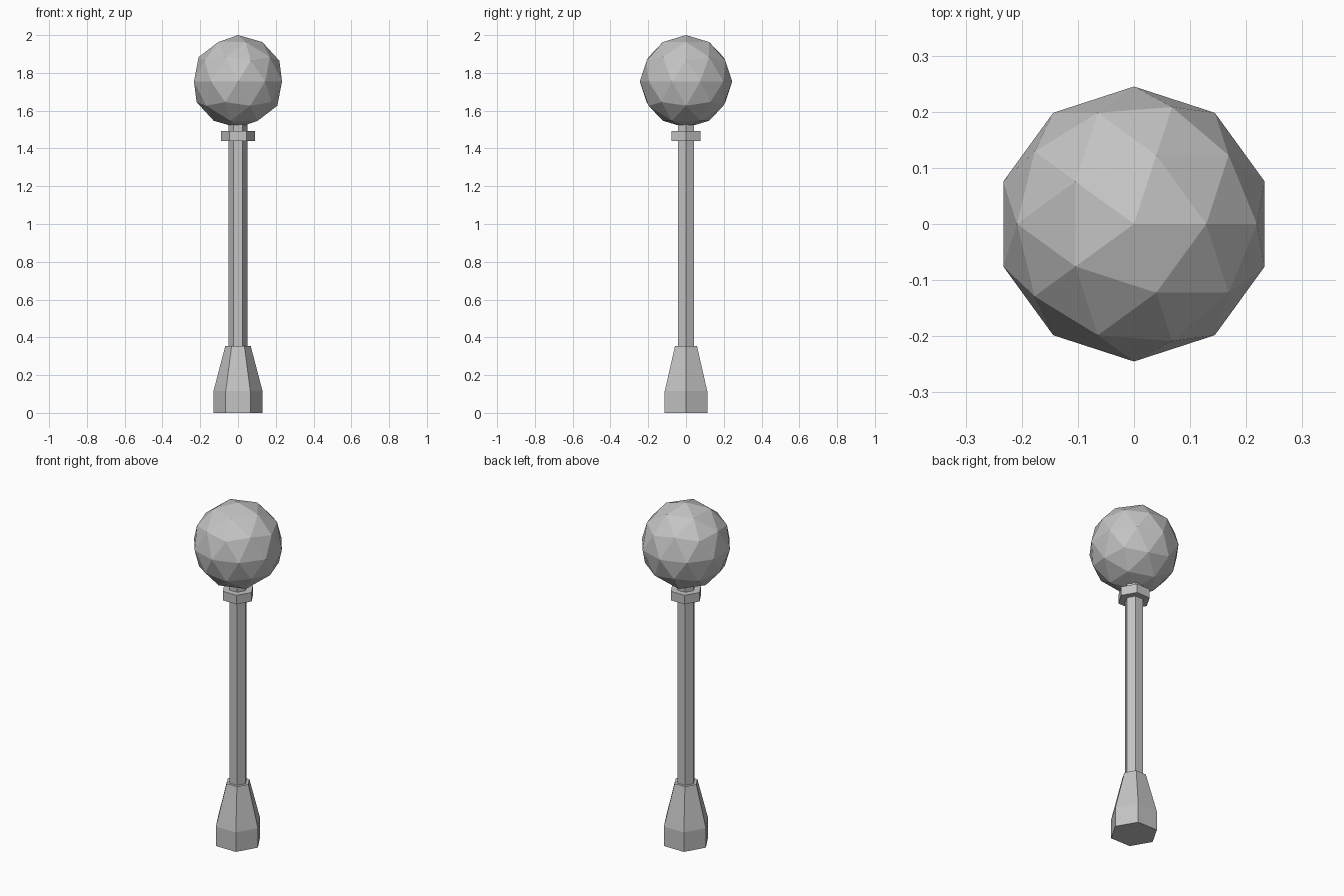
import bpy
import bmesh
import math

cube = bpy.data.objects.get("Cube")
if cube:
    bpy.data.objects.remove(cube, do_unlink=True)

grey = bpy.data.materials.new("plain_grey")
grey.use_nodes = True
colour = (0.55, 0.55, 0.55, 1)
grey.diffuse_color = colour
grey.node_tree.nodes["Principled BSDF"].inputs["Base Color"].default_value = colour


def finish(name, bm):
    """Turn a bmesh into a flat-shaded grey object."""
    bmesh.ops.recalc_face_normals(bm, faces=bm.faces)
    mesh = bpy.data.meshes.new(name)
    bm.to_mesh(mesh)
    bm.free()
    mesh.materials.append(grey)
    obj = bpy.data.objects.new(name, mesh)
    bpy.context.collection.objects.link(obj)
    return obj


def hex_part(name, profile):
    """Capped six-sided solid through (radius, height) rings, corners on x."""
    bm = bmesh.new()
    rings = []
    for r, z in profile:
        angles = [math.radians(60 * i) for i in range(6)]
        rings.append([bm.verts.new((r * math.cos(a), r * math.sin(a), z)) for a in angles])
    for low, high in zip(rings, rings[1:]):
        for i in range(6):
            j = (i + 1) % 6
            bm.faces.new((low[i], low[j], high[j], high[i]))
    bm.faces.new(rings[0])
    bm.faces.new(rings[-1])
    return finish(name, bm)


# Post: flared foot, slim pole and collar
hex_part("base", [(0.13, 0), (0.13, 0.115), (0.067, 0.355)])
hex_part("pole", [(0.05, 0.34), (0.05, 1.56)])
hex_part("collar", [(0.089, 1.44), (0.089, 1.493)])

# Faceted globe
bm = bmesh.new()
bmesh.ops.create_icosphere(bm, subdivisions=2, radius=0.245)
bmesh.ops.translate(bm, verts=bm.verts, vec=(0, 0, 1.755))
finish("globe", bm)
